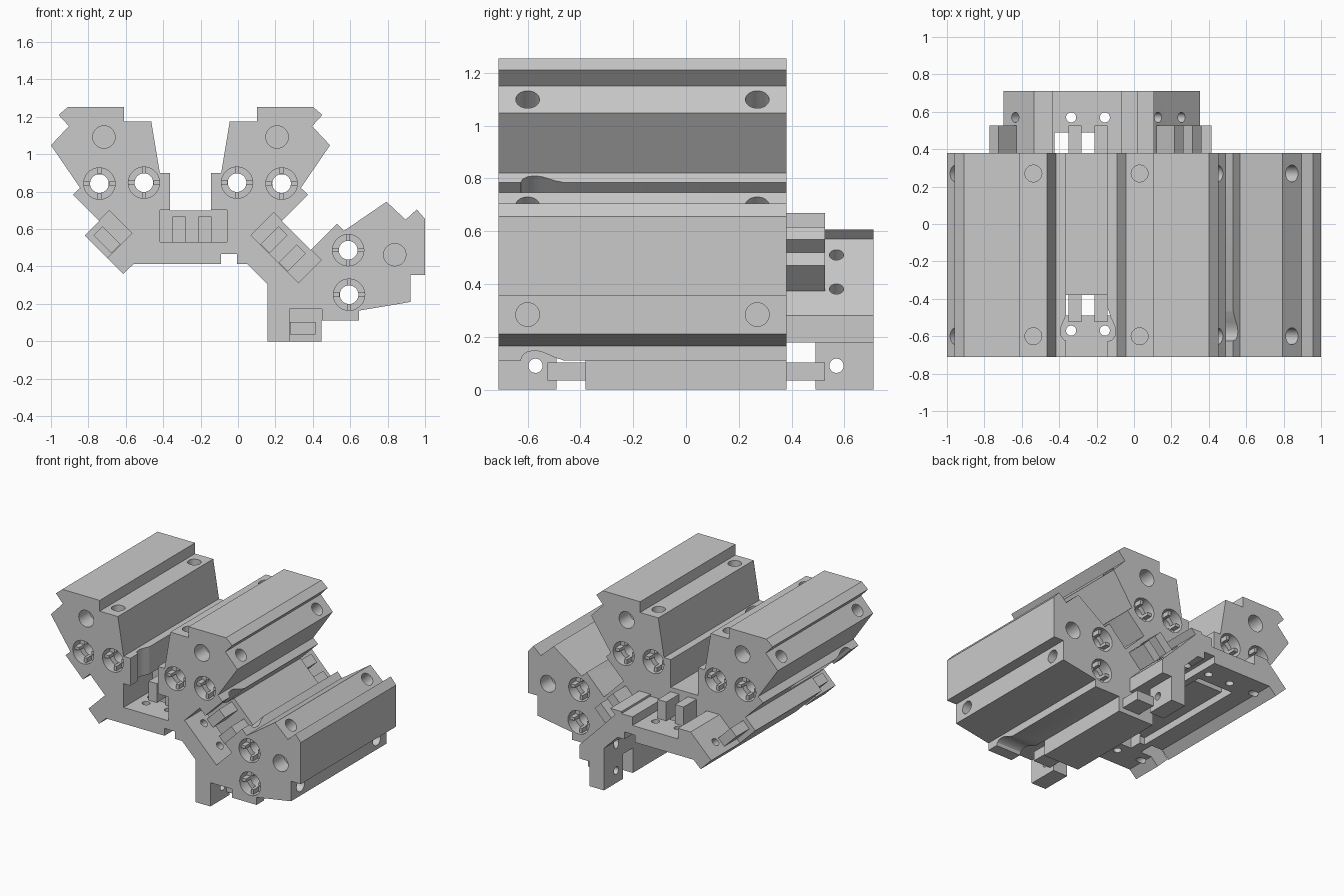
import bpy, bmesh
from math import radians, pi
from mathutils import Matrix, Vector

if "Cube" in bpy.data.objects:
    bpy.data.objects.remove(bpy.data.objects["Cube"])

grey = bpy.data.materials.new("plain_grey")
grey.use_nodes = True
grey.diffuse_color = (0.59, 0.59, 0.59, 1)
grey.node_tree.nodes["Principled BSDF"].inputs["Base Color"].default_value = (0.59, 0.59, 0.59, 1)

CX = -0.254                      # hub about which all channels fan out
FRONT, REAR, TAB_END = -0.71, 0.38, 0.71


def make(name, bm):
    bmesh.ops.recalc_face_normals(bm, faces=bm.faces)
    me = bpy.data.meshes.new(name)
    bm.to_mesh(me)
    bm.free()
    me.materials.append(grey)
    ob = bpy.data.objects.new(name, me)
    bpy.context.scene.collection.objects.link(ob)
    return ob


def prism(name, points, vec):
    """Flat outline of 3D points swept along a vector."""
    bm = bmesh.new()
    face = bm.faces.new([bm.verts.new(p) for p in points])
    ext = bmesh.ops.extrude_face_region(bm, geom=[face])["geom"]
    moved = [v for v in ext if isinstance(v, bmesh.types.BMVert)]
    bmesh.ops.translate(bm, verts=moved, vec=vec)
    return make(name, bm)


def box(name, frame, t, y, n):
    """Box given by (low, high) ranges in a local frame."""
    size = Matrix.Diagonal((t[1] - t[0], y[1] - y[0], n[1] - n[0], 1))
    mid = Matrix.Translation((sum(t) / 2, sum(y) / 2, sum(n) / 2))
    bm = bmesh.new()
    bmesh.ops.create_cube(bm, size=1, matrix=frame @ mid @ size)
    return make(name, bm)


def rod(name, p, q, radius):
    p, q = Vector(p), Vector(q)
    turn = (q - p).to_track_quat('Z', 'Y').to_matrix().to_4x4()
    bm = bmesh.new()
    bmesh.ops.create_cone(bm, cap_ends=True, segments=28, radius1=radius, radius2=radius,
                          depth=(q - p).length, matrix=Matrix.Translation((p + q) / 2) @ turn)
    return make(name, bm)


def cut(target, cutter):
    cutter.hide_render = True
    mod = target.modifiers.new("cut", 'BOOLEAN')
    mod.operation, mod.solver, mod.object = 'DIFFERENCE', 'EXACT', cutter
    bpy.context.view_layer.objects.active = target
    bpy.ops.object.modifier_apply(modifier=mod.name)
    bpy.data.objects.remove(cutter)


# Outline of one lobe, from the upright channel to the diagonal one
LOBE = [(0, .70), (.11, .70), (.11, .90), (.164, .90), (.21, 1.175), (.355, 1.175),
        (.355, 1.253), (.655, 1.253), (.705, 1.21), (.65, 1.15), (.746, 1.048),
        (.59, .82), (.628, .784), (.488, .644), (.566, .566)]
# Tab outline: plain at the outer wedges, with an undercut ridge in the middle one
TAB = [(0, .53), (.178, .53), (.178, .607), (.28, .607), (.445, .445)]
TAB_RIDGE = [(0, .53), (.185, .53), (.185, .592), (.273, .592), (.273, .607), (.362, .607),
             (.325, .57), (.445, .445)]
UNDER = [(.413, 0), (.413, .304), (.304, .413), (-.304, .413), (-.36, .36)]
# Flared channel entry as half-width against depth
FLARE = [(.1, -.44), (.113, -.47), (.12, -.495), (.134, -.525), (.144, -.55), (.147, -.575),
         (.143, -.6), (.13, -.618), (.1, -.63)]
MAPS = [lambda u, z: (-u, z), lambda u, z: (u, z), lambda u, z: (z, u)]


def fan(name, outer, middle, y0, y1):
    """Middle wedge with a mirrored wedge at each side, closed by the underside."""
    left = [MAPS[0](*p) for p in reversed(outer)]
    right = [MAPS[2](*p) for p in reversed(outer)]
    outline = left + middle[1:] + right[1:] + UNDER
    return prism(name, [(u + CX, y0, z) for u, z in outline], (0, y1 - y0, 0))


body = fan("lobed_body", LOBE, LOBE, FRONT, REAR)
tab = fan("rear_tab", TAB, TAB_RIDGE, REAR, TAB_END)

# Channels: front pocket, flared entry, windows, screw holes, teeth
for label, angle, lift, shift in (("left", -45, .1, 0), ("middle", 0, 0, .008),
                                  ("diagonal", 45, .1, 0), ("right", 90, 0, 0)):
    fr = Matrix.Translation((CX + shift, 0, 0)) @ Matrix.Rotation(radians(angle), 4, 'Y')
    floor = .53 + lift
    cut(body, box("pocket", fr, (-.172, .188), (-.8, -.38), (floor, .702 + lift)))
    loop = FLARE + [(-t, y) for t, y in reversed(FLARE)]
    cut(body, prism("flare", [fr @ Vector((t, y, floor + .05)) for t, y in loop],
                    fr.to_3x3() @ Vector((0, 0, .35))))
    cut(body, box("front_window", fr, (-.14, .14), (-.49, -.38), (.3 + lift, floor + .01)))
    if lift == 0:
        t_hi = .105 if label == "middle" else .175
        cut(tab, box("rear_window", fr, (-.18, t_hi), (.3, .49), (.3, floor + .02)))
    for side in (-1, 1):
        if (label == "left" and side < 0) or (label == "right" and side > 0):
            continue
        for target, y in ((body, -.57), (tab, .57)):
            cut(target, rod("screw_hole", fr @ Vector((side * .09, y, floor - .25)),
                            fr @ Vector((side * .09, y, floor + .05)), .027))
        t = sorted((side * .035, side * .103))
        box(label + "_front_tooth", fr, t, (-.525, -.38), (floor + .001, .668 + lift))
        box(label + "_rear_tooth", fr, t, (REAR, .527), (floor + .001, .668 + lift))

# Underside: shallow recess in the body and a groove along the whole length
hub = Matrix.Translation((CX, 0, 0))
cut(body, box("recess", hub, (-.172, .113), (-.4, .6), (.3, .465)))
for part in (body, tab):
    cut(part, box("groove", hub, (.163, .249), (-1, 1), (.3, .466)))

# Lobe holes
for name, mp in zip(("left", "middle", "right"), MAPS):
    def at(u, z, y):
        a, b = mp(u, z)
        return Vector((a + CX, y, b))

    for u, z in ((.249, .848), (.487, .843)):
        cut(body, rod("bore", at(u, z, -1), at(u, z, 1), .05))
        for end, inward in ((FRONT, 1), (REAR, -1)):
            cut(body, rod("counterbore", at(u, z, end - inward * .1),
                          at(u, z, end + inward * .08), .084))
            for k in range(4):
                fr = Matrix.Translation(at(u, z, end)) @ Matrix.Rotation(k * pi / 2, 4, 'Y')
                box(name + "_bore_rib", fr, (-.011, .011),
                    sorted((inward * .025, inward * .08)), (.05, .084))
    for end, inward in ((FRONT, 1), (REAR, -1)):
        cut(body, rod("blind_hole", at(.463, 1.092, end - inward * .1),
                      at(.463, 1.092, end + inward * .12), .06))
    for y in (-.6, .27):
        cut(body, rod("ledge_hole", at(.284, 1.06, y), at(.284, 1.25, y), .045))
        cut(body, rod("flank_hole", at(.613, 1.013, y), at(.76, 1.16, y), .045))

# Smooth bores, crisp edges
bpy.ops.object.select_all(action='DESELECT')
for part in (body, tab):
    part.select_set(True)
bpy.context.view_layer.objects.active = body
bpy.ops.object.shade_smooth_by_angle(angle=radians(30))
